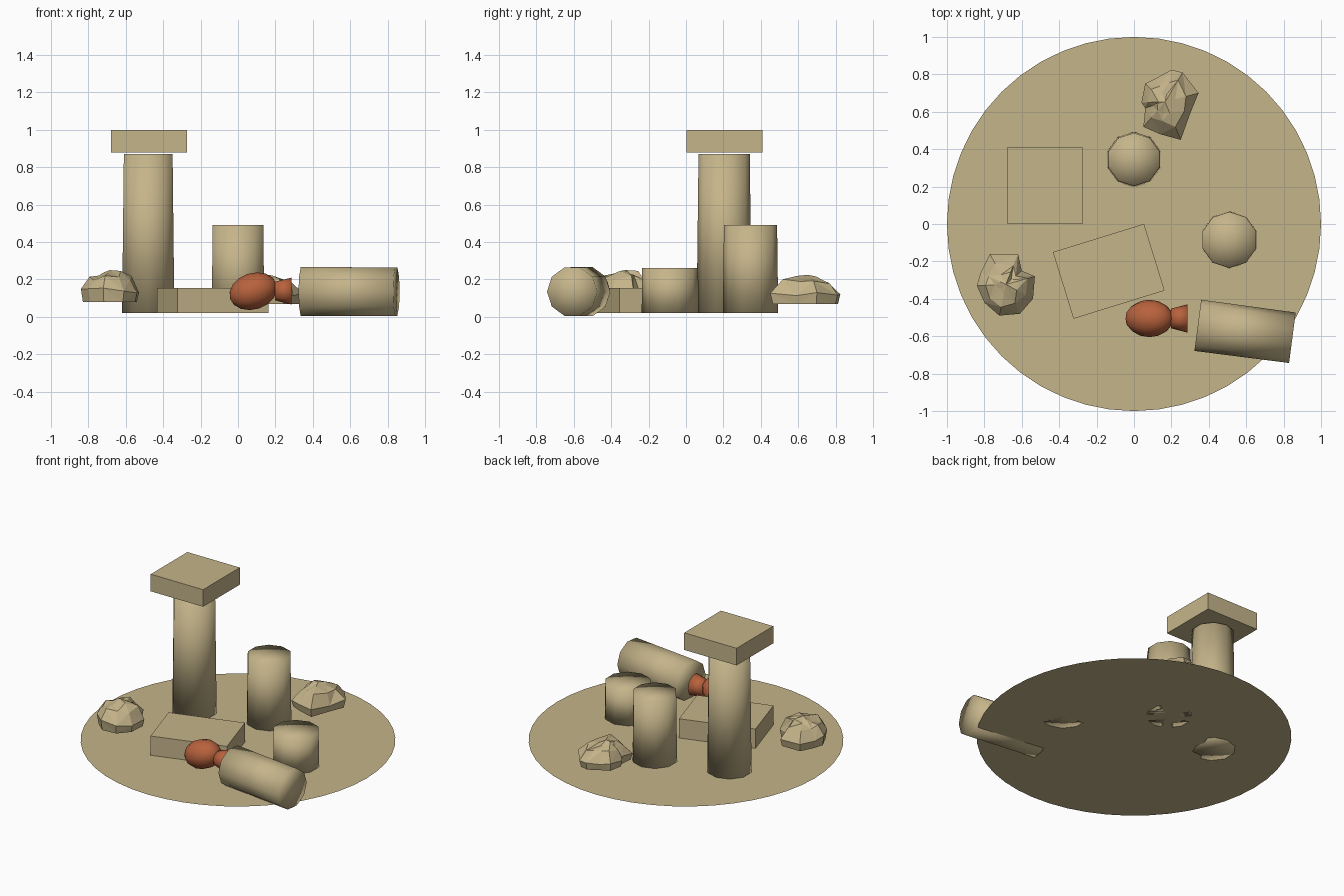
import bpy, bmesh, math, random
from mathutils import Matrix, Vector

cube = bpy.data.objects.get("Cube")
if cube:
    bpy.data.objects.remove(cube, do_unlink=True)


def material(name, rgb):
    mat = bpy.data.materials.new(name)
    mat.use_nodes = True
    mat.diffuse_color = (*rgb, 1)
    mat.node_tree.nodes["Principled BSDF"].inputs["Base Color"].default_value = (*rgb, 1)
    return mat


SAND = material("sandstone", (0.56, 0.46, 0.255))
CLAY = material("terracotta", (0.479, 0.122, 0.046))
FLOOR = 0.02


def finish(name, bm, mat, loc=(0, 0, 0), rot=(0, 0, 0), smooth=False):
    """Turn a bmesh into a placed, coloured object."""
    bmesh.ops.recalc_face_normals(bm, faces=bm.faces)
    for face in bm.faces:
        face.smooth = smooth
    mesh = bpy.data.meshes.new(name)
    bm.to_mesh(mesh)
    bm.free()
    mesh.materials.append(mat)
    obj = bpy.data.objects.new(name, mesh)
    obj.location, obj.rotation_euler = loc, rot
    bpy.context.collection.objects.link(obj)
    return obj


def drum(name, mat, r1, r2, length, loc, rot=(0, 0, 0)):
    """Ten-sided tapered shaft, centred on loc."""
    bm = bmesh.new()
    bmesh.ops.create_cone(bm, cap_ends=True, cap_tris=True, segments=10,
                          radius1=r1, radius2=r2, depth=length)
    return finish(name, bm, mat, loc, rot, smooth=True)


def block(name, size, loc, turn=0):
    bm = bmesh.new()
    bmesh.ops.create_cube(bm, size=1)
    bmesh.ops.scale(bm, vec=size, verts=bm.verts)
    return finish(name, bm, SAND, loc, (0, 0, turn))


def rock(name, outline, bottom, height, seed):
    """Faceted boulder: rings shrinking from a footprint to a peak."""
    rng = random.Random(seed)
    bm = bmesh.new()
    count = len(outline)
    centre = sum((Vector(p) for p in outline), Vector((0, 0))) / count
    rings = []
    for scale, rise in ((0.93, 0), (1, 0.4), (0.68, 0.8), (0.32, 0.95)):
        ring = []
        for x, y in outline:
            wobble = rng.uniform(-0.1, 0.1) if rise > 0.4 else 0
            p = centre + (Vector((x, y)) - centre) * (scale + wobble)
            z = bottom + height * (rise + (rng.uniform(-0.13, 0.05) if rise else 0))
            ring.append(bm.verts.new((p.x, p.y, z)))
        rings.append(ring)
    for low, high in zip(rings, rings[1:]):
        for i in range(count):
            j = (i + 1) % count
            a, b, c, d = low[i], low[j], high[j], high[i]
            for tri in (((a, b, c), (a, c, d)) if i % 2 else ((a, b, d), (b, c, d))):
                bm.faces.new(tri)
    bm.faces.new(rings[0])
    peak = bm.verts.new((centre.x, centre.y, bottom + height))
    for i in range(count):
        bm.faces.new((rings[-1][i], rings[-1][(i + 1) % count], peak))
    return finish(name, bm, SAND)


# Ground: a thin flat disc
bm = bmesh.new()
bmesh.ops.create_circle(bm, cap_ends=True, segments=48, radius=1)
finish("ground_disc", bm, SAND, (0, 0, FLOOR))

# Standing columns
for name, x, y, r1, r2, h in (("tall_column", -0.48, 0.204, 0.147, 0.137, 0.85),
                              ("middle_column", 0, 0.345, 0.148, 0.142, 0.47),
                              ("short_column", 0.51, -0.085, 0.152, 0.15, 0.24)):
    drum(name, SAND, r1, r2, h, (x, y, FLOOR + h / 2))

# Fallen column
drum("fallen_column", SAND, 0.138, 0.136, 0.51, (0.594, -0.575, 0.135),
     (0, math.pi / 2, math.radians(-7.5)))

# Capital slab and low plinth
block("capital_slab", (0.406, 0.406, 0.12), (-0.475, 0.205, 0.94))
block("plinth", (0.51, 0.373, 0.135), (-0.135, -0.253, FLOOR + 0.0675), math.radians(17.2))

# Clay jar: tilted egg body and flared neck
bm = bmesh.new()
bmesh.ops.create_uvsphere(bm, u_segments=12, v_segments=8, radius=1,
                          matrix=Matrix.Diagonal((0.097, 0.1, 0.131, 1)))
finish("jar_body", bm, CLAY, (0.082, -0.505, 0.137), (0, math.radians(72), 0), smooth=True)
drum("jar_neck", CLAY, 0.052, 0.076, 0.09, (0.242, -0.505, 0.138), (0, math.pi / 2, 0))

# Boulders
rock("left_boulder", [(-0.77, -0.16), (-0.62, -0.16), (-0.6, -0.25), (-0.53, -0.28),
                      (-0.54, -0.4), (-0.61, -0.48), (-0.72, -0.49), (-0.8, -0.42),
                      (-0.84, -0.33), (-0.82, -0.26)], 0.08, 0.17, 4)
rock("back_boulder", [(0.2, 0.825), (0.26, 0.81), (0.345, 0.7), (0.3, 0.59),
                      (0.25, 0.45), (0.14, 0.48), (0.05, 0.52), (0.06, 0.62),
                      (0.04, 0.65), (0.06, 0.75), (0.12, 0.78)], 0.07, 0.155, 7)
